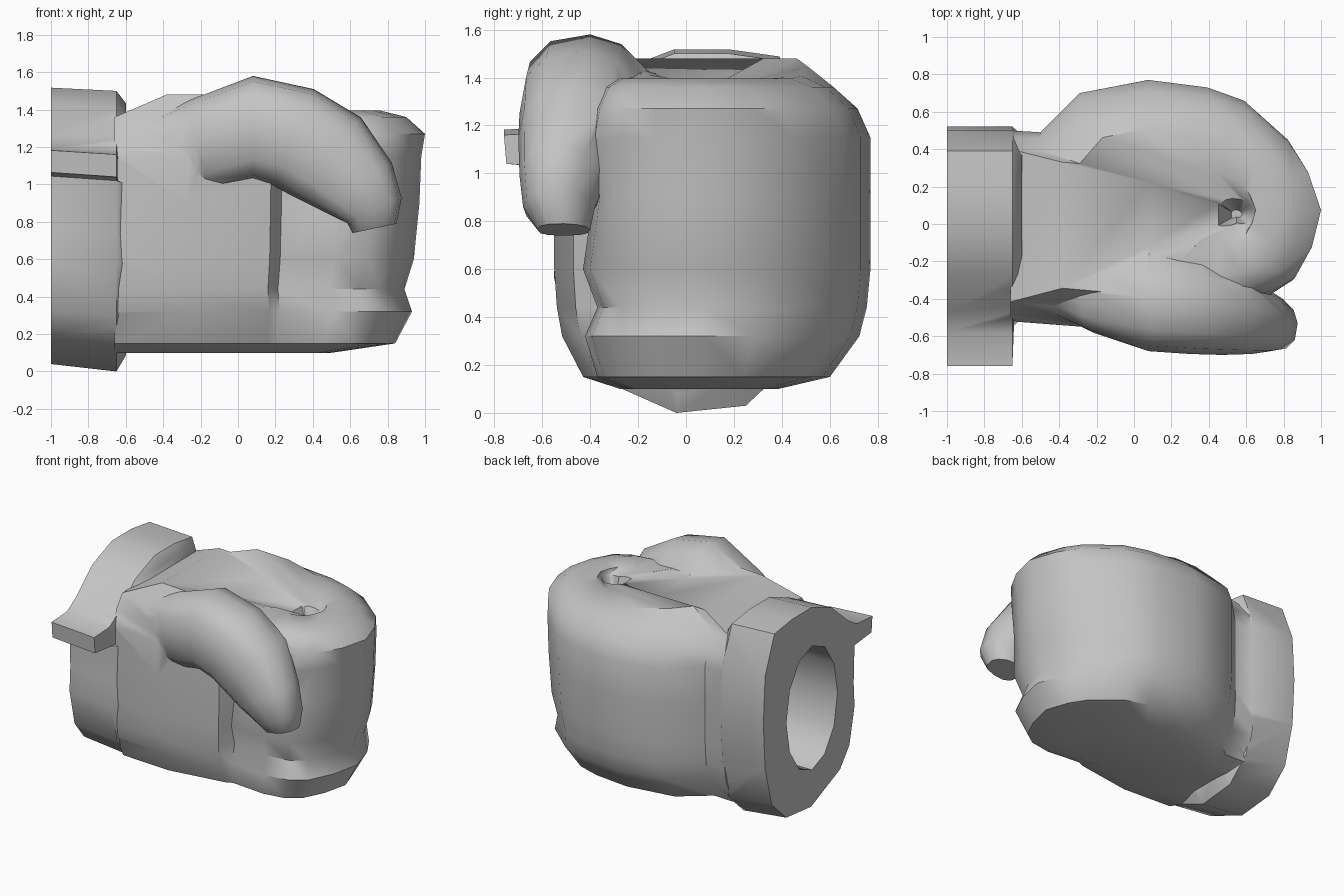
import bpy, bmesh, math
from mathutils import Vector

if "Cube" in bpy.data.objects:
    bpy.data.objects.remove(bpy.data.objects["Cube"])

grey = bpy.data.materials.new("plain_grey")
grey.diffuse_color = (0.55, 0.55, 0.55, 1)
grey.use_nodes = True
grey.node_tree.nodes["Principled BSDF"].inputs["Base Color"].default_value = grey.diffuse_color


def loft(name, rings):
    """Closed skin over a list of equal-length rings, capped at both ends."""
    bm = bmesh.new()
    vs = [[bm.verts.new(p) for p in r] for r in rings]
    n = len(rings[0])
    for a, b in zip(vs, vs[1:]):
        for i in range(n):
            j = (i + 1) % n
            bm.faces.new((a[i], a[j], b[j], b[i]))
    bm.faces.new(vs[0][::-1])
    bm.faces.new(vs[-1])
    bmesh.ops.recalc_face_normals(bm, faces=bm.faces)
    me = bpy.data.meshes.new(name)
    bm.to_mesh(me)
    bm.free()
    me.materials.append(grey)
    ob = bpy.data.objects.new(name, me)
    bpy.context.collection.objects.link(ob)
    return ob


def activate(ob):
    bpy.ops.object.select_all(action='DESELECT')
    ob.select_set(True)
    bpy.context.view_layer.objects.active = ob


def combine(ob, other, operation):
    """Join or cut with another solid, then drop that solid."""
    m = ob.modifiers.new(operation, 'BOOLEAN')
    m.operation, m.object, m.solver, m.use_self = operation, other, 'EXACT', True
    activate(ob)
    bpy.ops.object.modifier_apply(modifier=m.name)
    bpy.data.objects.remove(other)


def clamp(v):
    return min(1, max(0, v))


# hand body: plan outline stacked in height
outline = [(-.66, .5), (-.5, .49), (-.29, .7), (.08, .77), (.4, .73), (.6, .66),
           (.84, .45), (.93, .3), (1.0, .08), (.95, -.14), (.86, -.32), (.74, -.4),
           (.55, -.43), (.24, -.4), (.18, -.47), (-.27, -.55), (-.66, -.52)]
# height, y scale, scale of the knuckle side in x, scale of the folded fingers in y
levels = [(.1, .5, .5, .55), (.15, .78, .84, .86), (.32, .94, .93, .98), (.44, .98, .89, .86),
          (.6, 1, .94, 1), (.9, 1, .97, .9), (1.15, 1, .98, .95), (1.27, .93, 1.0, .9),
          (1.36, .8, .9, .8)]


def ring_at(z, sy, sx, sf):
    return [(x * sx if x > 0 else x, y * (sf if y < 0 and x > .2 else sy), z)
            for x, y in outline]


rings = [ring_at(*level) for level in levels]
# raised rim of the top, then the dish and the pit where the curled fingers meet
rim = [(x * (.76 if x > 0 else .58), y * .66, 1.48 - .085 * clamp((x + .2) / .7))
       for x, y in outline]
rings.append(rim)
for z, t in ((1.39, .5), (1.35, .17), (1.22, .05)):
    rings.append([(.54 + (x - .54) * t if t > .3 else .55 + (x - .2) * t, .05 + y * t,
                   z + (rz - 1.4) * t * .7) for x, y, rz in rim])
glove = loft("glove", rings)

# cuff with the closing strap tab in its profile
profile = [(-.04, .01), (.25, .04), (.42, .2), (.5, .5), (.52, .85), (.5, 1.2), (.39, 1.48),
           (.18, 1.51), (-.05, 1.51), (-.28, 1.42), (-.47, 1.25), (-.58, 1.18), (-.76, 1.17),
           (-.75, 1.05), (-.55, 1.03), (-.54, .75), (-.55, .57), (-.49, .3), (-.38, .16)]
cuff = loft("cuff", [[(-1, y, .03 + z * .985) for y, z in profile],
                     [(-.65, y, z - .01) for y, z in profile],
                     [(-.64 if y < -.56 else -.6, y * .92 if y > -.56 else -.5,
                       .76 + (z - .76) * .9) for y, z in profile]])

# thumb: x, y, z, path angle, half height, half width
sections = [(-.46, -.32, 1.2, 25, .14, .14), (-.22, -.36, 1.2, 15, .25, .22),
            (.08, -.4, 1.3, 0, .28, .28), (.3, -.42, 1.25, -22, .28, .275),
            (.47, -.45, 1.15, -42, .28, .25),
            (.63, -.51, .99, -57, .23, .185), (.73, -.53, .86, -65, .16, .15),
            (.73, -.51, .765, -78, .12, .11)]
rings = []
for x, y, z, deg, h, w in sections:
    up = Vector((-math.sin(math.radians(deg)), 0, math.cos(math.radians(deg))))
    ring = []
    for a in [math.tau * i / 12 for i in range(12)]:
        c, s = math.cos(a), math.sin(a)
        power = 1.1 if c > .1 and s > 0 else .75      # rounder where it meets the palm
        c, s = [math.copysign(abs(v) ** power, v) for v in (c, s)]
        ring.append(Vector((x, y, z)) + up * h * s + Vector((0, w * c, 0)))
    rings.append(ring)
thumb = loft("thumb", rings)

# wrist opening
hole = loft("opening_cutter", [[(x, -.05 + .3 * math.cos(a), .77 + .46 * math.sin(a))
            for a in [math.tau * i / 12 for i in range(12)]] for x in (-1.2, 0)])
hole.hide_render = True

combine(glove, thumb, 'UNION')
combine(glove, cuff, 'UNION')
combine(glove, hole, 'DIFFERENCE')
activate(glove)
bpy.ops.object.shade_smooth_by_angle(angle=math.radians(42))
